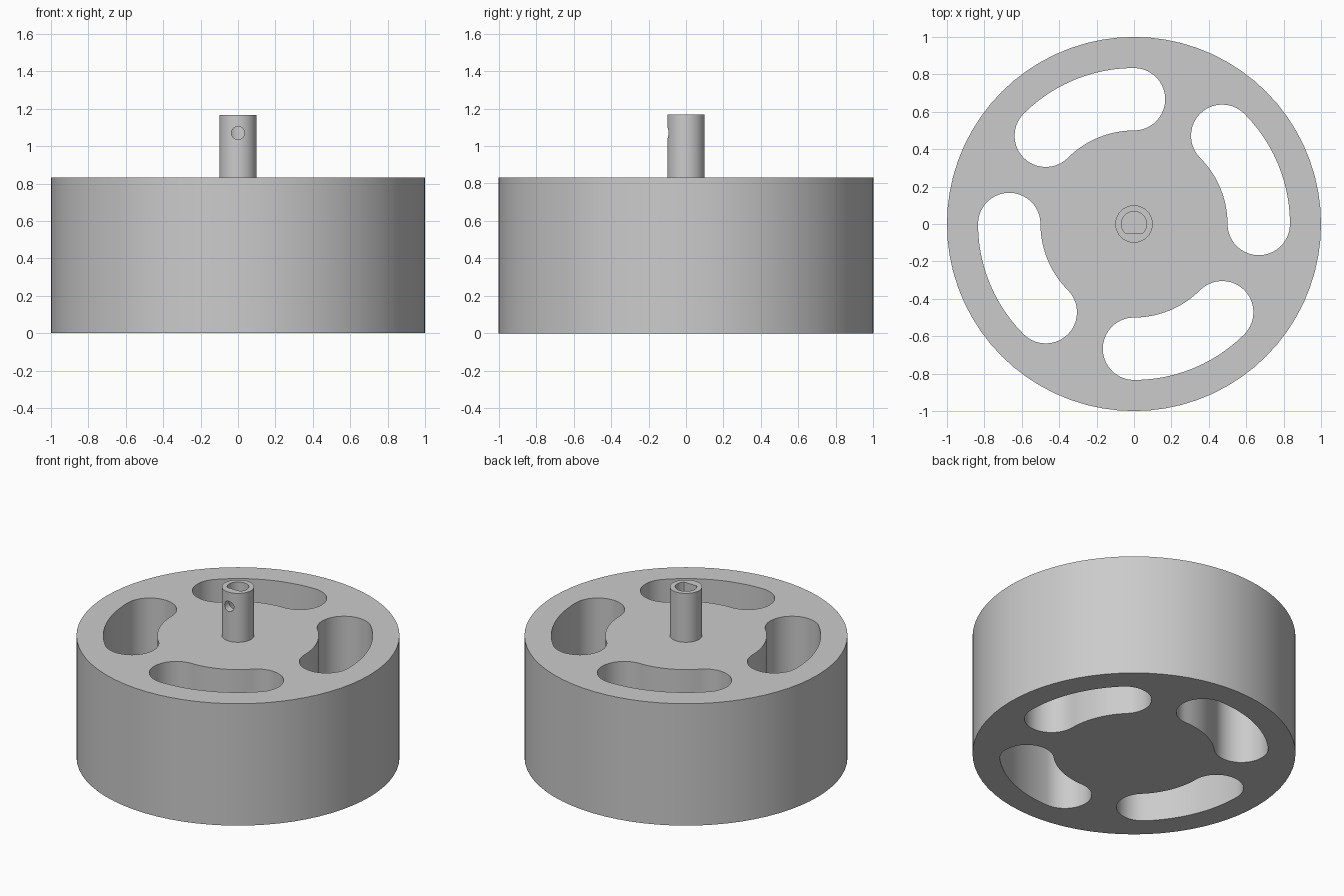
import bpy, bmesh, math

if "Cube" in bpy.data.objects:
    bpy.data.objects.remove(bpy.data.objects["Cube"])

H, TOP = 0.833, 1.167          # wheel height, shaft top

grey = bpy.data.materials.new("grey")
grey.diffuse_color = (0.6, 0.6, 0.6, 1)
grey.use_nodes = True
grey.node_tree.nodes["Principled BSDF"].inputs["Base Color"].default_value = grey.diffuse_color


def prism(name, pts, z0, z1):
    """Extrude a closed 2D outline from z0 to z1."""
    bm = bmesh.new()
    face = bm.faces.new([bm.verts.new((x, y, z0)) for x, y in pts])
    ext = bmesh.ops.extrude_face_region(bm, geom=[face])
    bmesh.ops.translate(bm, vec=(0, 0, z1 - z0),
                        verts=[v for v in ext["geom"] if isinstance(v, bmesh.types.BMVert)])
    bmesh.ops.recalc_face_normals(bm, faces=bm.faces)
    me = bpy.data.meshes.new(name)
    bm.to_mesh(me)
    bm.free()
    me.materials.append(grey)
    ob = bpy.data.objects.new(name, me)
    bpy.context.collection.objects.link(ob)
    return ob


def arc(cx, cy, r, a0, a1, n):
    """Points along an arc, angles in degrees, both ends included."""
    return [(cx + r * math.cos(math.radians(a0 + (a1 - a0) * i / n)),
             cy + r * math.sin(math.radians(a0 + (a1 - a0) * i / n))) for i in range(n + 1)]


def circle(r, n):
    return arc(0, 0, r, 0, 360, n)[:-1]


def apply_boolean(target, tool, op):
    bpy.context.view_layer.objects.active = target
    mod = target.modifiers.new(op, 'BOOLEAN')
    mod.operation, mod.solver, mod.object = op, 'EXACT', tool
    bpy.ops.object.modifier_apply(modifier=mod.name)
    bpy.data.objects.remove(tool)


# Wheel body with the shaft standing on it
wheel = prism("wheel_with_shaft", circle(1.0, 72), 0, H)
apply_boolean(wheel, prism("shaft", circle(0.1, 48), 0.4, TOP), 'UNION')

# Four curved slots with round ends, right through the wheel
R, W, SWEEP = 0.667, 0.167, 45
c = R * math.cos(math.radians(SWEEP))
outline = (arc(0, 0, R + W, 0, SWEEP, 12)
           + arc(c, c, W, SWEEP, SWEEP + 180, 20)[1:]
           + arc(0, 0, R - W, SWEEP, 0, 12)[1:]
           + arc(R, 0, W, 180, 360, 20)[1:-1])
for k in range(4):
    slot = prism("slot_cutter", outline, -0.1, H + 0.1)
    slot.rotation_euler.z = k * math.pi / 2
    apply_boolean(wheel, slot, 'DIFFERENCE')

# D-shaped bore, flat side towards the front
flat = math.degrees(math.asin(0.047 / 0.067))
apply_boolean(wheel, prism("bore_cutter", arc(0, 0, 0.067, -flat, 180 + flat, 36),
                           H, TOP + 0.1), 'DIFFERENCE')

# Set-screw hole in the front wall of the shaft
screw = prism("screw_cutter", circle(0.035, 24), 0, 0.2)
screw.rotation_euler.x = math.pi / 2
screw.location = (0, 0, 1.07)
apply_boolean(wheel, screw, 'DIFFERENCE')

# Smooth the curved walls, keep rims sharp
bpy.ops.object.select_all(action='DESELECT')
wheel.select_set(True)
bpy.context.view_layer.objects.active = wheel
bpy.ops.object.shade_smooth_by_angle(angle=math.radians(30))
